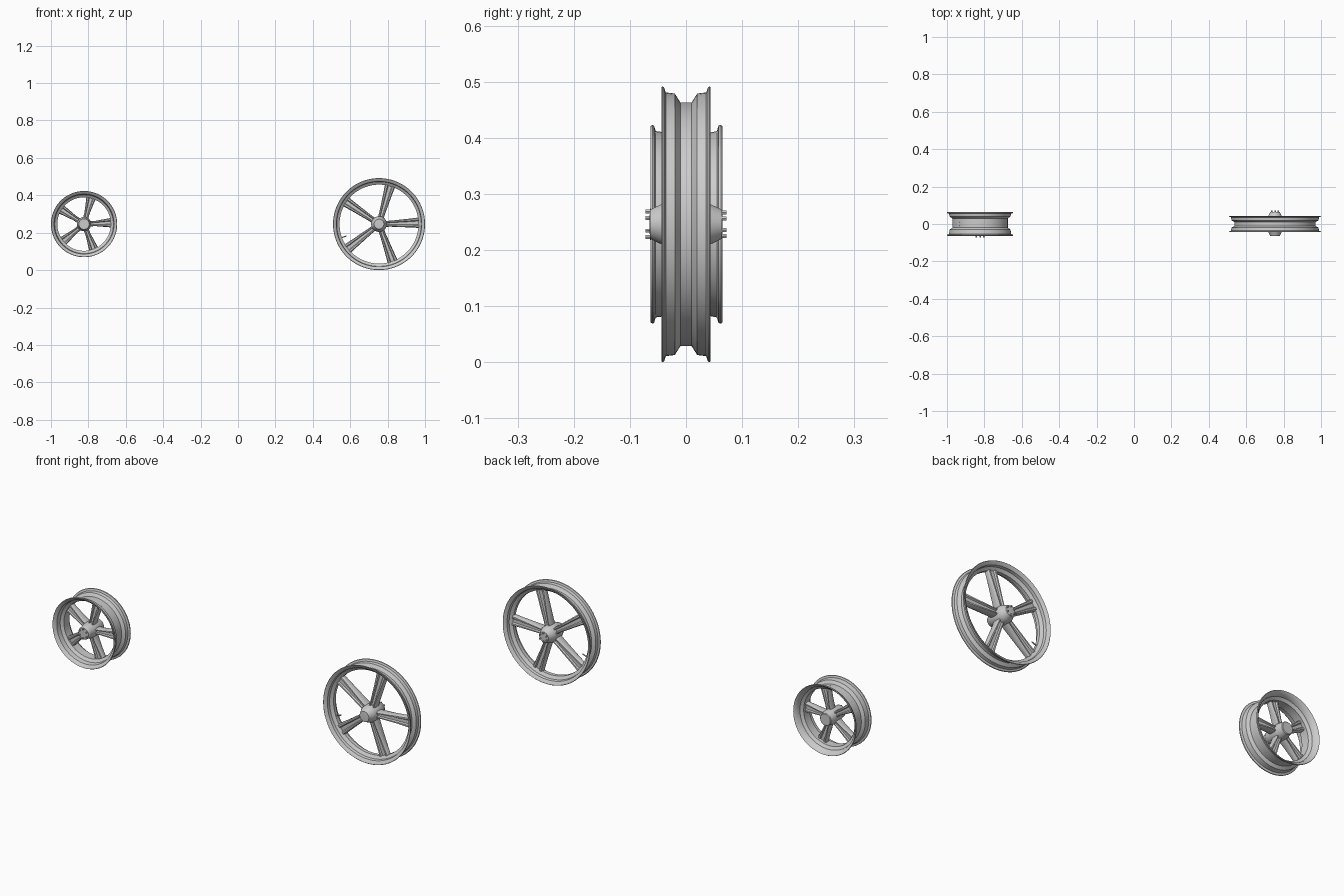
import bpy, bmesh, math

cube = bpy.data.objects.get("Cube")
if cube:
    bpy.data.objects.remove(cube, do_unlink=True)

metal = bpy.data.materials.new("light grey metal")
grey = (0.6, 0.6, 0.6, 1)
metal.use_nodes = True
metal.diffuse_color = grey
metal.node_tree.nodes["Principled BSDF"].inputs["Base Color"].default_value = grey


def finish(name, bm):
    bmesh.ops.recalc_face_normals(bm, faces=bm.faces)
    mesh = bpy.data.meshes.new(name)
    bm.to_mesh(mesh)
    bm.free()
    mesh.materials.append(metal)
    ob = bpy.data.objects.new(name, mesh)
    bpy.context.collection.objects.link(ob)
    bpy.ops.object.select_all(action="DESELECT")
    ob.select_set(True)
    bpy.context.view_layer.objects.active = ob
    bpy.ops.object.shade_smooth_by_angle(angle=math.radians(35))
    return ob


def place(center, angle, r, t, y):
    """Polar wheel position: radius r, sideways offset t, axle position y."""
    c, s = math.cos(angle), math.sin(angle)
    return (center[0] + r * c - t * s, y, center[1] + r * s + t * c)


def skin(bm, rings, closed):
    """Join rings of vertices; cap the ends unless the strip is closed."""
    n = len(rings[0])
    pairs = list(zip(rings, rings[1:]))
    if closed:
        pairs.append((rings[-1], rings[0]))
    else:
        bm.faces.new(rings[0])
        bm.faces.new(rings[-1])
    for a, b in pairs:
        for i in range(n):
            j = (i + 1) % n
            bm.faces.new((a[i], a[j], b[j], b[i]))


def lathe(name, center, profile, closed=False, segments=96):
    bm = bmesh.new()
    rings = [[bm.verts.new(place(center, math.tau * i / segments, r, 0, y))
              for i in range(segments)] for y, r in profile]
    skin(bm, rings, closed)
    return finish(name, bm)


def spokes(name, center, start, stations):
    """Five grooved, flaring spokes; stations are (radius, half width, half depth)."""
    section = [(1, .55), (.8, 1), (.5, 1), (.32, .6), (-.32, .6), (-.5, 1), (-.8, 1), (-1, .55)]
    section += [(-t, -y) for t, y in section]
    bm = bmesh.new()
    for k in range(5):
        angle = math.radians(start + 72 * k)
        skin(bm, [[bm.verts.new(place(center, angle, r, t * w, y * d)) for t, y in section]
                  for r, w, d in stations], False)
    return finish(name, bm)


def bolts(name, center, ring, y0, y1, size=.004, count=6):
    bm = bmesh.new()
    for k in range(count):
        x, _, z = place(center, math.tau * (k + .5) / count, ring, 0, 0)
        skin(bm, [[bm.verts.new(place((x, z), math.tau * i / 6, size, 0, y))
                   for i in range(6)] for y in (y0, y1)], False)
    return finish(name, bm)


# Wide small wheel
small = (-.823, .246)
lathe("small_rim", small, [
    (-.061, .171), (-.063, .175), (-.06, .177), (-.057, .176), (-.054, .166), (-.03, .163),
    (-.02, .148), (.03, .148), (.04, .163), (.055, .166), (.058, .176), (.062, .177),
    (.065, .175), (.063, .171), (.05, .16), (.037, .157), (.027, .143),
    (-.017, .143), (-.027, .157), (-.05, .16)], closed=True)
spokes("small_spokes", small, 3, [(.02, .014, .022), (.06, .014, .02),
                                  (.12, .022, .016), (.146, .026, .015)])
lathe("small_hub", small, [
    (-.064, .016), (-.064, .028), (-.06, .031), (-.045, .032), (-.025, .038),
    (.025, .038), (.045, .032), (.055, .031), (.058, .028), (.058, .016)], segments=48)
bolts("small_hub_bolts", small, .023, -.072, -.06)

# Narrow large wheel
large = (.754, .246)
half_rim = [(.01, .217), (.02, .233), (.036, .235), (.039, .244), (.042, .246), (.044, .244),
            (.042, .239), (.034, .228), (.019, .226), (.009, .211)]
lathe("large_rim", large, half_rim + [(-y, r) for y, r in reversed(half_rim)], closed=True)
spokes("large_spokes", large, 2, [(.02, .016, .024), (.06, .016, .022),
                                  (.17, .024, .016), (.213, .028, .014)])
half_hub = [(.03, .042), (.043, .036), (.058, .029), (.064, .026), (.065, .012)]
lathe("large_hub", large, [(-y, r) for y, r in reversed(half_hub)] + half_hub, segments=48)
bolts("large_hub_bolts", large, .021, .06, .072)

# Valve stem pointing inward from the large rim
bm = bmesh.new()
skin(bm, [[bm.verts.new(place(large, math.radians(200), r, .003 * math.cos(math.tau * i / 8),
                              .003 * math.sin(math.tau * i / 8))) for i in range(8)]
          for r in (.185, .214)], False)
finish("valve_stem", bm)
